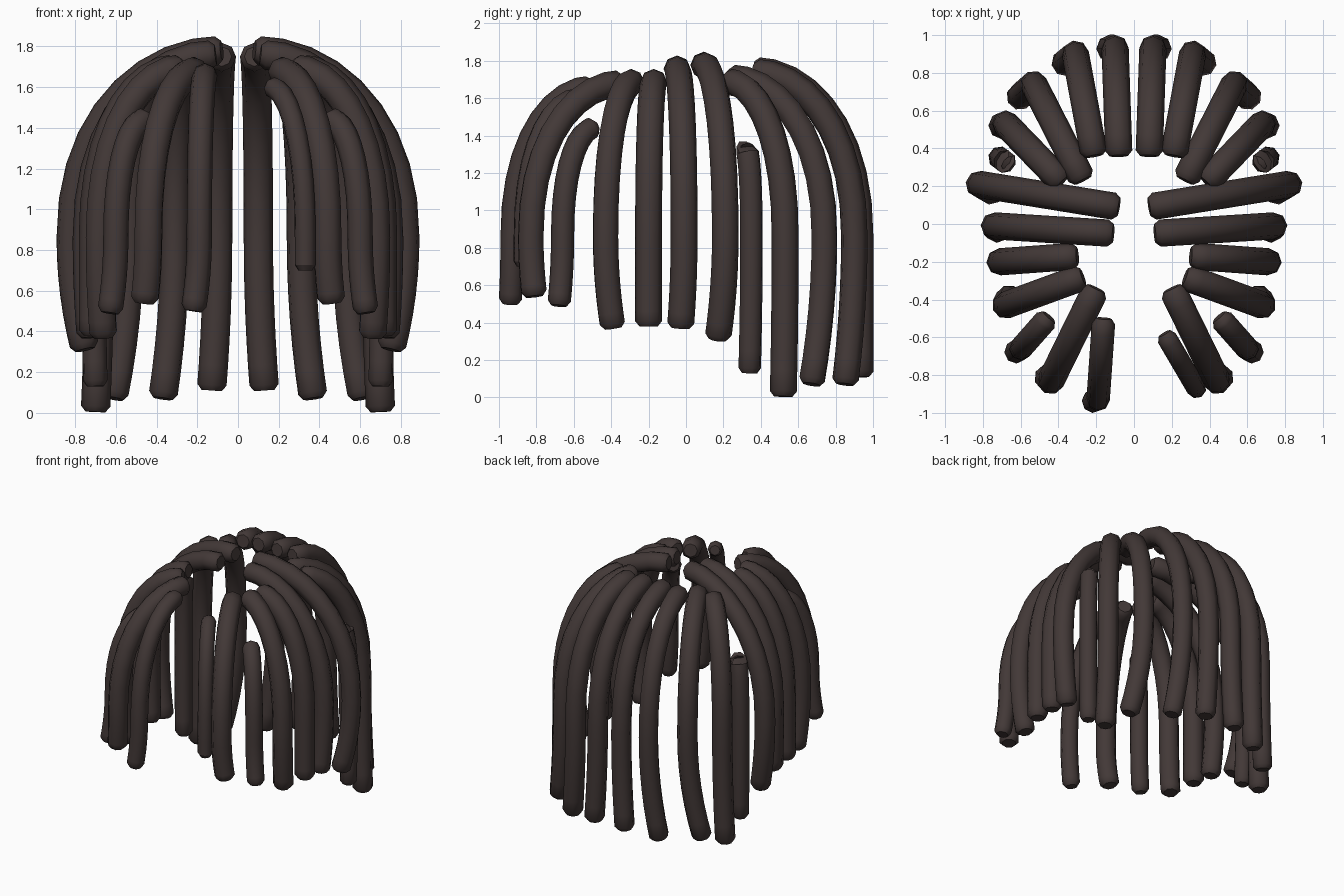
import bpy
from math import sin, cos, pi
from mathutils import Vector

if "Cube" in bpy.data.objects:
    bpy.data.objects.remove(bpy.data.objects["Cube"])

mat = bpy.data.materials.new("dark_brown_hair")
mat.diffuse_color = (0.055, 0.04, 0.038, 1)
mat.use_nodes = True
mat.node_tree.nodes["Principled BSDF"].inputs["Base Color"].default_value = mat.diffuse_color
WIDEST = 0.86   # height at which every lock hangs straight down


def lock_path(root, wide, tip):
    """Quarter-ellipse arc over the head, then a hanging part curving to the tip."""
    r, w, e = Vector(root), Vector((*wide, WIDEST)), Vector(tip)
    path = []
    for i in range(9):
        a = i / 9 * pi / 2
        p = r.lerp(w, sin(a))
        p.z = w.z + (r.z - w.z) * cos(a) ** 0.92
        path.append(p)
    for i in range(7):
        u = i / 6
        p = w.lerp(e, u * u)
        p.z = w.z + (e.z - w.z) * u
        path.append(p)
    return path


def lock(name, root, wide, tip, side=1, radius=0.072):
    """One eight-sided lock with chamfered ends."""
    path = lock_path(root, wide, tip)
    for p in path:
        p.x *= side
    # extra rings close to both ends make the chamfer
    first = path[0] + (path[1] - path[0]).normalized() * 0.028
    last = path[-1] + (path[-2] - path[-1]).normalized() * 0.028
    path = [path[0], first] + path[1:-1] + [last, path[-1]]
    cu = bpy.data.curves.new(name, 'CURVE')
    cu.dimensions = '3D'
    cu.bevel_depth = radius
    cu.bevel_resolution = 2
    cu.use_fill_caps = True
    sp = cu.splines.new('POLY')
    sp.points.add(len(path) - 1)
    for i, q in enumerate(path):
        sp.points[i].co = (*q, 1)
        sp.points[i].radius = 0.68 if i in (0, len(path) - 1) else 1
    ob = bpy.data.objects.new(name, cu)
    bpy.context.collection.objects.link(ob)
    bpy.ops.object.select_all(action='DESELECT')
    ob.select_set(True)
    bpy.context.view_layer.objects.active = ob
    bpy.ops.object.convert(target='MESH')
    ob = bpy.context.object
    ob.name = name
    ob.data.materials.clear()
    ob.data.materials.append(mat)
    bpy.ops.object.shade_smooth_by_angle(angle=0.8)


for side, label in ((1, "right"), (-1, "left")):
    def pair(name, root, wide, tip, radius=0.072):
        lock(f"{name}_{label}", root, wide, tip, side, radius)

    # back of the head
    pair("back_inner_lock", (.08, .36, 1.75), (.10, .93), (.13, .93, .11))
    pair("back_middle_lock", (.21, .36, 1.74), (.31, .90), (.37, .85, .07))
    pair("back_outer_lock", (.27, .23, 1.71), (.53, .74), (.61, .67, .07))
    pair("back_corner_lock", (.38, .22, 1.69), (.68, .53), (.70, .52, .005))
    # sides
    pair("crown_lock", (.08, .09, 1.78), (.82, .21), (.75, .17, .31))
    pair("upper_side_lock", (.11, -.05, 1.76), (.74, -.01), (.72, -.03, .37))
    pair("middle_side_lock", (.30, -.17, 1.69), (.71, -.20), (.71, -.20, .38))
    pair("front_side_lock", (.27, -.28, 1.69), (.68, -.43), (.66, -.39, .37))
    # front
    pair("front_temple_lock", (.20, -.34, 1.68), (.44, -.83), (.46, -.81, .54))
    # thinner short locks lower on the head
    pair("low_side_lock", (.67, .32, 1.33), (.71, .35), (.70, .34, .13), 0.062)
    pair("low_front_lock", (.45, -.49, 1.44), (.60, -.66), (.63, -.68, .49), 0.062)

# fringe locks differ left and right
lock("fringe_lock_right", (.16, -.58, 1.60), (.33, -.87), (.33, -.87, .7), 1, 0.053)
lock("fringe_lock_left", (-.16, -.50, 1.66), (-.19, -.93), (-.22, -.94, .5), 1, 0.062)
